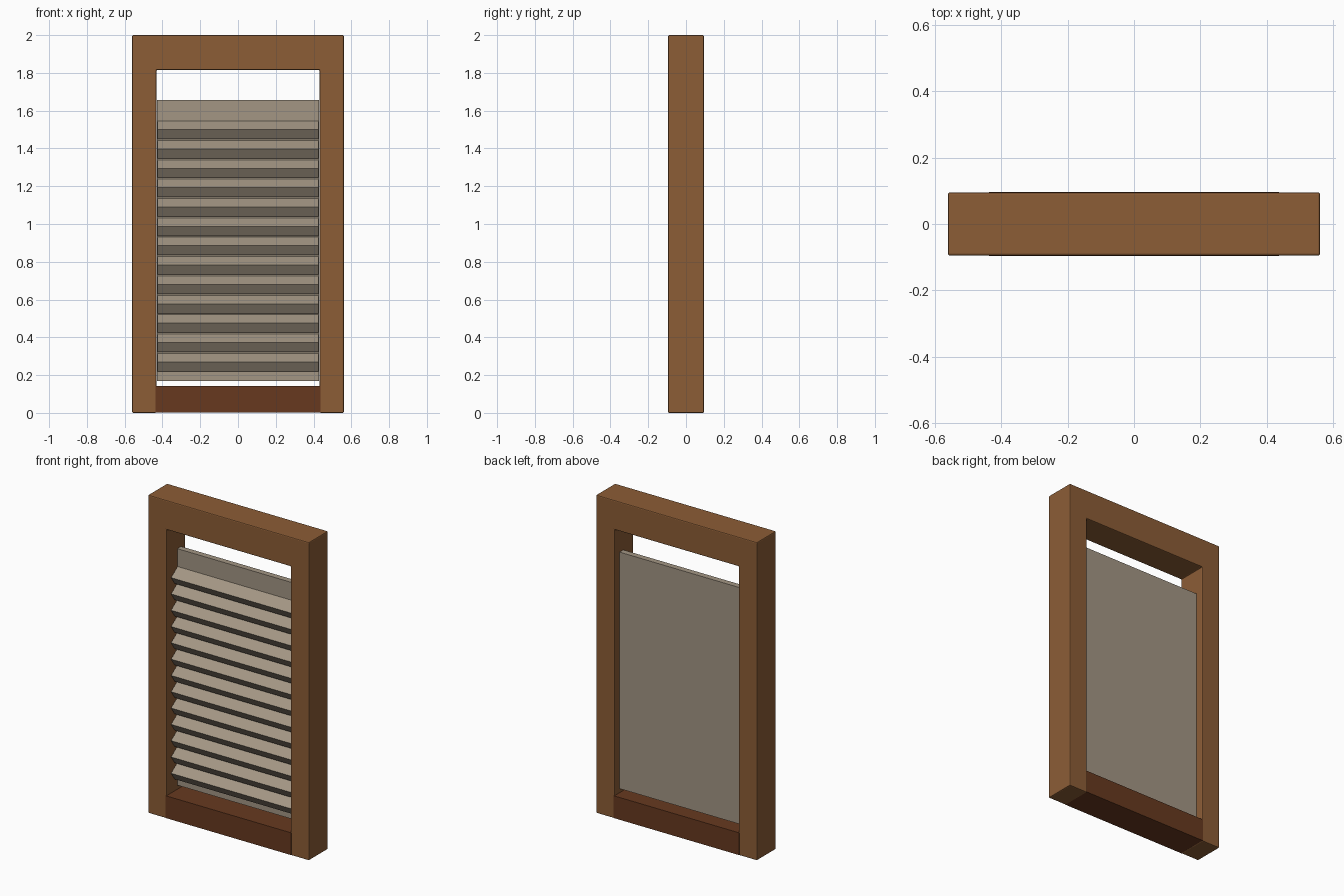
import bpy
import bmesh
from mathutils import Vector

if "Cube" in bpy.data.objects:
    bpy.data.objects.remove(bpy.data.objects["Cube"], do_unlink=True)


def srgb(hex_code):
    values = [int(hex_code[i:i + 2], 16) / 255 for i in (0, 2, 4)]
    return [((v + 0.055) / 1.055) ** 2.4 if v > 0.04 else v / 12.92 for v in values] + [1]


def material(name, hex_code):
    mat = bpy.data.materials.new(name)
    mat.use_nodes = True
    mat.diffuse_color = srgb(hex_code)
    mat.node_tree.nodes["Principled BSDF"].inputs["Base Color"].default_value = srgb(hex_code)
    return mat


def prism(name, outline, sweep, mat, bevel=0):
    """Extrude a closed 3D outline along the sweep vector."""
    bm = bmesh.new()
    face = bm.faces.new([bm.verts.new(p) for p in outline])
    extruded = bmesh.ops.extrude_face_region(bm, geom=[face], use_keep_orig=True)
    moved = [v for v in extruded["geom"] if isinstance(v, bmesh.types.BMVert)]
    bmesh.ops.translate(bm, verts=moved, vec=Vector(sweep))
    bmesh.ops.recalc_face_normals(bm, faces=bm.faces)
    mesh = bpy.data.meshes.new(name)
    bm.to_mesh(mesh)
    bm.free()
    mesh.materials.append(mat)
    obj = bpy.data.objects.new(name, mesh)
    bpy.context.collection.objects.link(obj)
    if bevel:
        mod = obj.modifiers.new("soft_edges", "BEVEL")
        mod.width = bevel
        mod.segments = 2
    return obj


def box(name, half_x, y0, y1, z0, z1, mat, bevel=0):
    outline = [(-half_x, y0, z0), (half_x, y0, z0), (half_x, y0, z1), (-half_x, y0, z1)]
    return prism(name, outline, (0, y1 - y0, 0), mat, bevel)


wood = material("brown_wood", "8C5D36")
dark_wood = material("dark_red_wood", "67391F")
shutter_paint = material("beige_paint", "A39684")

OUTER, INNER, DEPTH, HEIGHT, LINTEL = 0.56, 0.432, 0.095, 2.0, 1.815

# Posts and lintel as a single arch
half = [(INNER, LINTEL), (INNER, 0), (OUTER, 0), (OUTER, HEIGHT)]
arch = half + [(-x, z) for x, z in reversed(half)]
prism("frame", [(x, -DEPTH, z) for x, z in arch], (0, 2 * DEPTH, 0), wood, 0.006)

# Sill between the posts
box("sill", 0.437, -DEPTH - 0.0006, DEPTH + 0.0006, 0.002, 0.142, dark_wood)

# Sliding panel behind the slats
box("shutter_panel", 0.429, 0.01, 0.047, 0.17, 1.657, shutter_paint)

# Sloping slats: top back, front tip, lower front edge, lower back
slat_section = [(0.02, 0.052), (-0.055, 0), (-0.02, -0.05), (0.02, -0.022)]
for i in range(13):
    tip_z = 1.5 - i * 0.1025
    outline = [(-0.427, y, tip_z + z) for y, z in slat_section]
    prism(f"slat_{i + 1}", outline, (0.854, 0, 0), shutter_paint)
